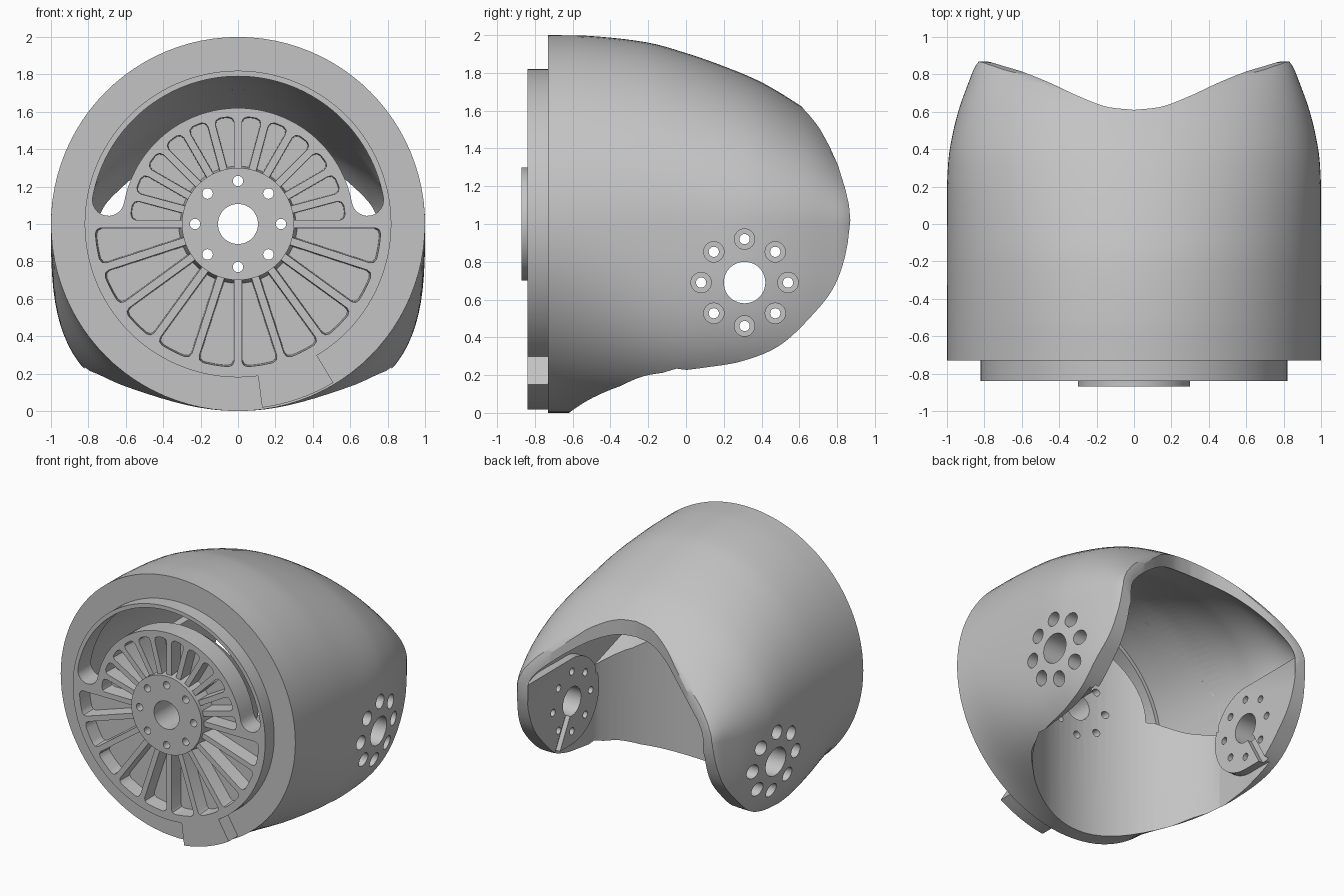
import bpy, bmesh
from math import sin, cos, asin, pi, radians
from mathutils import Vector

if "Cube" in bpy.data.objects:
    bpy.data.objects.remove(bpy.data.objects["Cube"])

grey = bpy.data.materials.new("light grey")
grey.use_nodes = True
colour = (0.55, 0.55, 0.55, 1)
grey.diffuse_color = colour
grey.node_tree.nodes["Principled BSDF"].inputs["Base Color"].default_value = colour


# ---------- helpers ----------
def make(name, bm):
    bmesh.ops.recalc_face_normals(bm, faces=bm.faces)
    mesh = bpy.data.meshes.new(name)
    bm.to_mesh(mesh)
    bm.free()
    mesh.materials.append(grey)
    obj = bpy.data.objects.new(name, mesh)
    bpy.context.collection.objects.link(obj)
    return obj


def loft(name, rings):
    bm = bmesh.new()
    loops = [[bm.verts.new(p) for p in ring] for ring in rings]
    for a, b in zip(loops, loops[1:]):
        for i in range(len(a)):
            j = (i + 1) % len(a)
            bm.faces.new((a[i], a[j], b[j], b[i]))
    bm.faces.new(loops[0])
    bm.faces.new(loops[-1])
    return make(name, bm)


def prism(name, pts, axis, a, b, taper=1.0):
    # extrude a flat outline along an axis, optionally shrinking the far end
    mid = sum((Vector(p) for p in pts), Vector((0, 0))) / len(pts)
    place = {"x": lambda p, d: (d, p[0], p[1]),
             "y": lambda p, d: (p[0], d, p[1]),
             "z": lambda p, d: (p[0], p[1], d)}[axis]
    far = [mid + (Vector(p) - mid) * taper for p in pts]
    return loft(name, [[place(p, a) for p in pts], [place(p, b) for p in far]])


def arc(r, a0, a1, n, cx=0, cz=1):
    return [(cx + r * cos(a0 + (a1 - a0) * i / n), cz + r * sin(a0 + (a1 - a0) * i / n))
            for i in range(n + 1)]


def rod(name, axis, cx, cz, r, a, b, n=24):
    return prism(name, arc(r, 0, 2 * pi, n, cx, cz)[:-1], axis, a, b)


def merge(objs):
    bm = bmesh.new()
    for o in objs:
        bm.from_mesh(o.data)
        bpy.data.objects.remove(o)
    return make("cutter", bm)


def combine(target, tool, op="DIFFERENCE", keep=False):
    mod = target.modifiers.new("cut", "BOOLEAN")
    mod.object, mod.operation, mod.solver = tool, op, "EXACT"
    graph = bpy.context.evaluated_depsgraph_get()
    mesh = bpy.data.meshes.new_from_object(target.evaluated_get(graph))
    target.modifiers.clear()
    target.data = mesh
    if not keep:
        bpy.data.objects.remove(tool)


def curve(table, x):
    # smooth interpolation through a few key points
    def slope(i):
        p, q = table[max(i - 1, 0)], table[min(i + 1, len(table) - 1)]
        return (q[1] - p[1]) / (q[0] - p[0])
    x = min(max(x, table[0][0]), table[-1][0])
    i = next(k for k in range(len(table) - 1) if x <= table[k + 1][0])
    (x0, y0), (x1, y1) = table[i], table[i + 1]
    d = x1 - x0
    t = (x - x0) / d
    return (y0 * (1 + 2 * t) * (1 - t) ** 2 + slope(i) * d * t * (1 - t) ** 2
            + y1 * t * t * (3 - 2 * t) + slope(i + 1) * d * t * t * (t - 1))


def ramp(x, a, b):
    t = min(max((x - a) / (b - a), 0), 1)
    return t * t * (3 - 2 * t)


def power(v, n):
    return abs(v) ** (2 / n) * (1 if v > 0 else -1)


# ---------- housing: lofted dome ----------
CROWN = [(-.73, 2), (-.5, 1.995), (-.2, 1.96), (0, 1.905), (.2, 1.835), (.4, 1.75),
         (.6, 1.63), (.7, 1.555), (.8, 1.45), (.89, 1.33)]
WIDTH = [(-.73, 1), (.1, 1), (.25, .998), (.4, .985), (.6, .94), (.8, .868), (.85, .845), (.89, .81)]


def outer_ring(y, count=96):
    w, h = curve(WIDTH, y), curve(CROWN, y) - 1
    ring = []
    for i in range(count):
        a = 2 * pi * i / count
        if sin(a) >= 0:
            ring.append((w * cos(a), y, 1 + h * sin(a)))
        else:
            n = 2 + 1.1 * ramp(y, -.73, .1)
            ring.append((w * power(cos(a), n), y, 1 + power(sin(a), n)))
    return ring


def inner_ring(y, count=48):
    wall = .18 - .09 * ramp(y, .3, .8)
    w, h = curve(WIDTH, y) - wall, curve(CROWN, y) - 1 - wall
    return [(x, y, z) for x, z in
            [(w * cos(pi * i / count), 1 + h * sin(pi * i / count)) for i in range(count + 1)]
            + [(-w, -.3), (w, -.3)]]


housing = loft("housing", [outer_ring(-.73 + 1.62 * i / 48) for i in range(49)])

# side outline trims the belly and rounds the ears
BELLY = [(-.62, 0), (-.45, .085), (-.3, .165), (-.2, .2), (.1, .24), (.3, .275), (.5, .36),
         (.68, .53), (.79, .68), (.85, .86), (.87, 1.02)]
belly = [(-.62 + 1.49 * i / 110, curve(BELLY, -.62 + 1.49 * i / 110)) for i in range(111)]
REAR = [(.7, 1.52), (.76, 1.41), (.805, 1.31), (.845, 1.18), (.863, 1.1)]
outline = [(-1, -.1), (-.64, -.1)] + belly + REAR[::-1] + [(.6, 1.66), (.6, 2.3), (-1, 2.3)]
combine(housing, prism("trim", outline, "x", -1.5, 1.5), "INTERSECT")

# hollow interior with a round front wall, and flat pads left around the hinge holes
HY, HZ = .31, .69
cavity = loft("cavity", [inner_ring(-.65 + 1.57 * i / 44) for i in range(45)])
swing = [(.89 * cos(a), HY + .93 * sin(a)) for a in [pi + pi * i / 48 for i in range(49)]]
combine(cavity, prism("swing_space", swing + [(.89, 1.2), (-.89, 1.2)], "z", -1, 3), "INTERSECT")
pad = arc(.33, pi / 2, 3 * pi / 2, 24, HY, HZ) + [(1.2, HZ - .33), (1.2, HZ + .33)]
for s in (-1, 1):
    combine(cavity, prism("pad", pad, "x", s * .755, s * 1.2))
combine(housing, cavity)


# above the front wall the hollow reaches forward over a sloping ledge
def ledge(y, r, cz, end):
    pts = [(-1.2, end), (-.7, end)] + arc(r, pi, 0, 24, 0, cz) + [(.7, end), (1.2, end)]
    return [(x, y, z) for x, z in pts + [(1.2, 2.3), (-1.2, 2.3)]]


forward = loft("forward_hollow", [inner_ring(-.68 + .7 * i / 16) for i in range(17)])
combine(forward, loft("ledge", [ledge(-.72, .62, 1.02, 1.03), ledge(.05, .25, .9, .78)]), "INTERSECT")
combine(housing, forward)

# curved notch in the rear lip
NOTCH = [(0, .61), (.15, .628), (.3, .685), (.45, .755), (.6, .815), (.7, .845), (.78, .868), (1, .9)]
lip = [(i / 30, curve(NOTCH, abs(i / 30))) for i in range(-30, 31)]
combine(housing, prism("notch", lip + [(1, 1.4), (-1, 1.4)], "z", -1, 3))

# ---------- front register ring with its tab ----------
combine(housing, rod("ring", "y", 0, 1, .82, -.84, -.7, 96), "UNION")
A0, A1 = radians(-82.5), radians(-59)
tab = arc(.77, A0, A1, 8) + arc(.99, A1, A0, 8)
combine(housing, prism("tab", tab, "y", -.84, -.7), "UNION")

# crescent window above the spoked disc
E = radians(10.5)
ri, ro = .62, .79
rm, rc = (ri + ro) / 2, (ro - ri) / 2
crescent = (arc(ro, E, pi - E, 60)
            + arc(rc, pi - E, 2 * pi - E, 12, -rm * cos(E), 1 + rm * sin(E))[1:-1]
            + arc(ri, pi - E, E, 48)
            + arc(rc, pi + E, 2 * pi + E, 12, rm * cos(E), 1 + rm * sin(E))[1:-1])
combine(housing, prism("window", crescent, "y", -1, -.5))


# ---------- pockets between the spokes ----------
def pocket(a0, a1, r0, r1, half=.02, c=.03):
    def edge(r):
        o = asin(half / r)
        return a0 + o, a1 - o
    pts = arc(r0, *edge(r0), 3)
    lo, hi = edge(r1 - c)
    # rounded outer corners
    k = c / r1
    pts += arc(r1 - c, hi, hi, 1)[:1] + arc(r1 - c * .3, hi - k * .3, hi, 1)[:1]
    pts += arc(r1, hi - k, lo + k, 6)
    pts += arc(r1 - c * .3, lo + k * .3, lo, 1)[:1] + arc(r1 - c, lo, lo, 1)[:1]
    return prism("pocket", pts, "y", -.85, -.73, .94)


pockets = []
for i in range(12):
    pockets.append(pocket(radians(15 * i), radians(15 * i + 15), .297, .575))
for i in range(10):
    pockets.append(pocket(radians(180 + 18 * i), radians(198 + 18 * i), .297, .765))
combine(housing, merge(pockets))

# ---------- hub and its bolt circle ----------
hub = rod("hub", "y", 0, 1, .3, -.87, -.84, 64)
bores = [rod("bore", "y", 0, 1, .107, -1, -.4, 40)]
for i in range(8):
    bores.append(rod("bore", "y", .23 * cos(i * pi / 4), 1 + .23 * sin(i * pi / 4), .028, -1, -.4, 20))
bores = merge(bores)
combine(housing, bores, keep=True)
combine(hub, bores)

# ---------- hinge holes, counterbores and cable slots ----------
holes, bores = [rod("hole", "x", HY, HZ, .11, -1.5, 1.5, 40)], []
for i in range(8):
    y, z = HY + .23 * cos(i * pi / 4), HZ + .23 * sin(i * pi / 4)
    holes.append(rod("hole", "x", y, z, .027, -1.5, 1.5, 20))
    for s in (-1, 1):
        bores.append(rod("counterbore", "x", y, z, .054, s * .83, s * 1.5, 24))
combine(housing, merge(holes))
combine(housing, merge(bores))
along = Vector((.18, -.33)).normalized()
side = Vector((-along.y, along.x)) * .03
start = Vector((HY, HZ))
end = start + along * .6
slot = [start + side, end + side, end - side, start - side]
combine(housing, merge([prism("slot", slot, "x", s * .6, s * .79) for s in (-1, 1)]))

# ---------- shading ----------
for obj in (housing, hub):
    bpy.ops.object.select_all(action="DESELECT")
    obj.select_set(True)
    bpy.context.view_layer.objects.active = obj
    bpy.ops.object.shade_smooth_by_angle(angle=radians(30))
